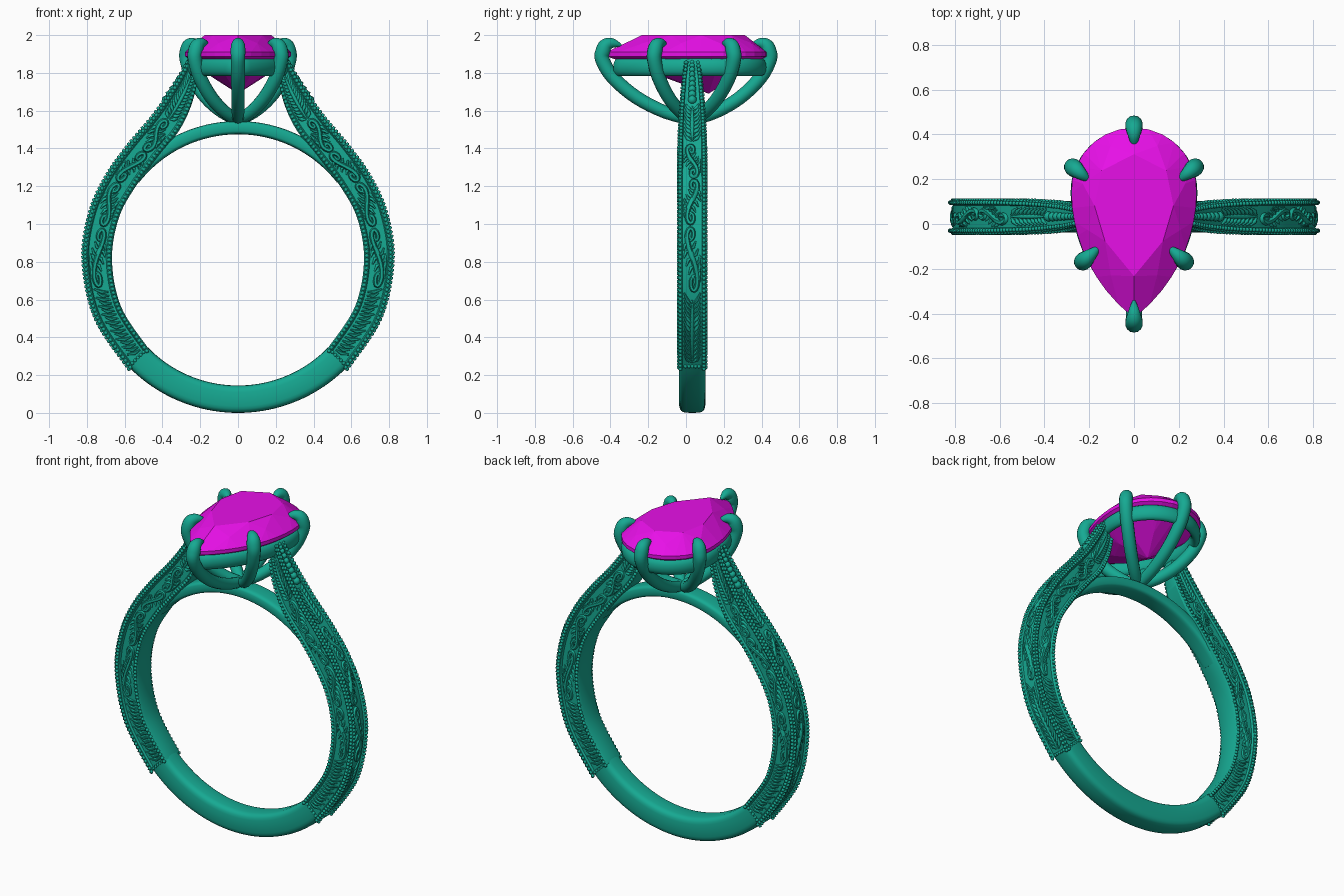
import bpy, bmesh
from math import sin, cos, pi, radians, sqrt, copysign
from mathutils import Vector, Matrix

if "Cube" in bpy.data.objects:
    bpy.data.objects.remove(bpy.data.objects["Cube"])

YC, ZC = 0.033, 0.81          # ring centre
Y, Z = Vector((0, 1, 0)), Vector((0, 0, 1))

def material(name, col):
    m = bpy.data.materials.new(name)
    m.diffuse_color = (*col, 1)
    m.use_nodes = True
    m.node_tree.nodes["Principled BSDF"].inputs["Base Color"].default_value = m.diffuse_color
    return m

METAL = material("teal_metal", (0.008, 0.40, 0.29))
GEM = material("magenta_gem", (0.80, 0.005, 0.80))

def finish(bm, name, mat, smooth=40, mirror=False):
    bmesh.ops.recalc_face_normals(bm, faces=bm.faces[:])
    me = bpy.data.meshes.new(name)
    bm.to_mesh(me)
    bm.free()
    ob = bpy.data.objects.new(name, me)
    bpy.context.collection.objects.link(ob)
    me.materials.append(mat)
    if smooth:
        bpy.ops.object.select_all(action='DESELECT')
        ob.select_set(True)
        bpy.context.view_layer.objects.active = ob
        bpy.ops.object.shade_smooth_by_angle(angle=radians(smooth))
    if mirror:
        ob.modifiers.new("mirror", 'MIRROR').use_clip = False
    return ob

def loft(bm, rings, closed=False):
    vs = [[bm.verts.new(p) for p in r] for r in rings]
    n = len(vs[0])
    pairs = list(zip(vs, vs[1:])) + ([(vs[-1], vs[0])] if closed else [])
    for a, b in pairs:
        for i in range(n):
            bm.faces.new((a[i], a[(i + 1) % n], b[(i + 1) % n], b[i]))
    if not closed:
        bm.faces.new(vs[0][::-1])
        bm.faces.new(vs[-1])

def sweep(bm, pts, radii, ref, sides=6, closed=False, squash=1.0):
    rings, n = [], len(pts)
    for i, p in enumerate(pts):
        a = pts[i - 1] if closed or i else p
        b = pts[(i + 1) % n] if closed or i < n - 1 else p
        t = (b - a).normalized()
        s = t.cross(ref).normalized()
        u = s.cross(t)
        rings.append([p + radii[i] * (s * cos(k) + u * sin(k) * squash)
                      for k in (2 * pi * j / sides for j in range(sides))])
    loft(bm, rings, closed)

def catmull(P, t):
    i = min(max(int(t), 0), len(P) - 2)
    f = t - i
    a, b, c, d = (P[min(max(k, 0), len(P) - 1)] for k in range(i - 1, i + 3))
    return [0.5 * (2*q + (r - p)*f + (2*p - 5*q + 4*r - s)*f*f + (3*q - p - 3*r + s)*f**3)
            for p, q, r, s in zip(a, b, c, d)]

# plain lower shank and bridge under the stone
def arc_bar(name, a0, a1, r0, r1, half, n=40):
    bm, rings = bmesh.new(), []
    mid, hr = (r0 + r1) / 2, (r1 - r0) / 2
    for i in range(n + 1):
        a = radians(a0 + (a1 - a0) * i / n)
        ring = []
        for k in range(24):
            c, s = cos(2 * pi * k / 24), sin(2 * pi * k / 24)
            r = mid + hr * copysign(abs(c) ** 0.5, c)
            ring.append((r * cos(a), YC + half * copysign(abs(s) ** 0.5, s), ZC + r * sin(a)))
        rings.append(ring)
    loft(bm, rings)
    finish(bm, name, METAL)

arc_bar("plain_lower_shank", -136, -44, 0.665, 0.81, 0.07)
arc_bar("bridge", 38, 142, 0.665, 0.735, 0.06)

# engraved shoulder stations: inner x,z  outer x,z  half width
ST = [(.472, .338, .578, .232, .072), (.618, .560, .757, .504, .072), (.667, .81, .820, .81, .072),
      (.628, 1.04, .785, 1.06, .072), (.526, 1.222, .70, 1.25, .072), (.42, 1.36, .587, 1.41, .070),
      (.315, 1.49, .445, 1.58, .063), (.25, 1.62, .335, 1.74, .050), (.215, 1.75, .262, 1.865, .034)]

def at(t, a, b):
    ix, iz, ox, oz, w = catmull(ST, t)
    return Vector((ix + (ox - ix) * a, YC + b * w, iz + (oz - iz) * a))

half = [(0, .8), (.05, 1), (.16, 1), (.2, .83), (.8, .83), (.84, 1), (1, 1), (1, .76), (.92, .7)]
section = half + [(a, -b) for a, b in reversed(half)]
bm = bmesh.new()
loft(bm, [[at(i / 10, a, b) for a, b in section] for i in range(81)])
finish(bm, "engraved_shoulders", METAL, 30, True)

# milgrain beads along every edge, across the ends, and graduated on the top
def bead(bm, p, r):
    bmesh.ops.create_icosphere(bm, subdivisions=1, radius=r, matrix=Matrix.Translation(p))

bm = bmesh.new()
for sg in (-1, 1):
    for a, b in ((1, .87), (.92, 1), (.1, 1)):
        last = None
        for i in range(801):
            p = at(i / 100, a, b * sg)
            if last is None or (p - last).length >= 0.021:
                bead(bm, p, 0.0115)
                last = p
    for k in range(5):
        bead(bm, at(.05, .22 + .14 * k, .9 * sg), 0.011)
for k in range(5):
    bead(bm, at(.05, .94, -.5 + .25 * k), 0.011)
for k in range(9):
    bead(bm, at(6.5 + .18 * k, .95, 0), 0.026 - 0.0015 * k)
finish(bm, "milgrain_beads", METAL, 60, True)

# engraving: strokes laid on a recessed panel (0 outer, -1 front, 1 back)
def stroke(bm, face, tv, r):
    if face:
        pts = [at(t, .5 + .3 * v, .84 * face) for t, v in tv]
        ref = Y * face
    else:
        pts = [at(t, .925, .68 * v) for t, v in tv]
        m = tv[len(tv) // 2][0]
        ref = (at(m, 1, 0) - at(m, 0, 0)).normalized()
    n = len(pts) - 1
    sweep(bm, pts, [r * (.2 + .8 * sin(pi * (.08 + .84 * i / n))) for i in range(n + 1)], ref)

def scroll(bm, face, t0, t1, f):
    L = t1 - t0
    stem = lambda s: (t0 + L * s, f * .55 * cos(pi * s))
    curl = lambda t, v, d, g: [(t + d * .17 * (1 - k / 20) * sin(k * .45), v + g * (.42 - .42 * (1 - k / 20) * cos(k * .45)))
                               for k in range(17)]
    body = [stem(i / 12) for i in range(13)]
    head = curl(*body[0], -1, -f)[::-1]
    tail = curl(*body[-1], 1, f)
    stroke(bm, face, head[:-1] + body + tail[1:], 0.014)
    for k in range(1, 6):                      # leaflets either side of the stem
        t, v = stem(k / 6)
        for g in (-1, 1):
            e = max(-.92, min(.92, v + g * .65))
            stroke(bm, face, [(t, v), (t + g * f * .05, v + (e - v) * .6), (t + g * f * .17, e)], 0.009)
    for k in range(3):                         # fan in the empty corners
        stroke(bm, face, [(t0 + .1 * k, f * .9), (t0 + .1 + .12 * k, f * .75), (t0 + .25 + .12 * k, f * .8)], 0.008)

def leaf(bm, face, t0, t1, n):
    stroke(bm, face, [(t0 + (t1 - t0) * i / 8, 0) for i in range(9)], 0.011)
    for i in range(n):
        t = t0 + (t1 - t0) * i / n
        for g in (-1, 1):
            stroke(bm, face, [(t, .08 * g), (t + .07, .5 * g), (t + .2, .88 * g)], 0.010)

bm = bmesh.new()
for face in (-1, 1):
    for k in range(17):                        # slanted hatching
        t = .16 + .075 * k
        stroke(bm, face, [(t, -.8), (t + .03, 0), (t + .11, .85 - .3 * (k % 2))], 0.010)
    for t0, t1, f in ((1.65, 2.5, 1), (2.9, 3.7, -1), (4.1, 4.8, 1), (5.2, 5.9, -1)):
        scroll(bm, face, t0, t1, f)
    leaf(bm, face, 6.15, 7.7, 13)
leaf(bm, 0, .15, 1.3, 14)
for t0, t1, f in ((1.6, 2.5, 1), (2.9, 3.75, -1), (4.15, 4.9, 1)):
    scroll(bm, 0, t0, t1, f)
leaf(bm, 0, 5.2, 6.3, 9)
finish(bm, "scroll_engraving", METAL, 60, True)

# pear outline: round end at +y, point at -y
def pear(u, scale=1.0, z=0.0):
    """u in 0..1 runs point -> right -> round end -> left -> point"""
    s = min(u, 1 - u) * 2
    if s < .58:
        y = -.42 + .57 * s / .58
        x = -.44 + sqrt(.72 ** 2 - (y - .15) ** 2)
    else:
        a = (s - .58) / .42 * pi / 2
        x, y = .28 * cos(a), .15 + .28 * sin(a)
    x = max(x, 0) * (1 if u <= .5 else -1)
    return Vector((x * scale, .1 + (y - .1) * scale, z))

# faceted pear stone
bm = bmesh.new()
for n, off, sc, z in ((32, 0, 1, 1.888), (32, 0, 1, 1.91), (8, .5, .83, 1.957), (8, 0, .64, 2.0),
                      (8, .5, .5, 1.778)):
    for i in range(n):
        bm.verts.new(pear((i + off) / n, sc, z))
bm.verts.new((0, .12, 1.69))
hull = bmesh.ops.convex_hull(bm, input=bm.verts[:])
bmesh.ops.dissolve_limit(bm, angle_limit=radians(1), verts=bm.verts[:], edges=bm.edges[:])
finish(bm, "pear_stone", GEM, 0)

# gallery rail under the stone
bm = bmesh.new()
sweep(bm, [pear((i + .5) / 64, .91, 1.83) for i in range(64)], [.028] * 64, Z, 14, True, 1.7)
finish(bm, "gallery_rail", METAL)

# six claws rising from the bridge
PROFILE = [(0, 1.55, .03), (.3, 1.592, .034), (.62, 1.67, .036), (.88, 1.775, .037), (1, 1.87, .038)]
CLAW = [(.004, 1.915, .04), (.018, 1.945, .037), (.045, 1.957, .029), (.075, 1.953, .018), (.1, 1.945, .006)]
bm = bmesh.new()
for x, y in ((0, -.443), (0, .443), (.272, .253), (-.272, .253), (.228, -.168), (-.228, -.168)):
    base, tip = Vector((0, YC, 0)), Vector((x, y, 0))
    d = (tip - base).normalized()
    key = [(*(base.lerp(tip, f)), r, z) for f, z, r in PROFILE]
    key += [(*(tip - d * k), r, z) for k, z, r in CLAW]
    path = [catmull(key, i / 4) for i in range(4 * (len(key) - 1) + 1)]
    sweep(bm, [Vector((p[0], p[1], p[4])) for p in path], [p[3] for p in path], d.cross(Z), 14)
finish(bm, "claws", METAL, 50)
